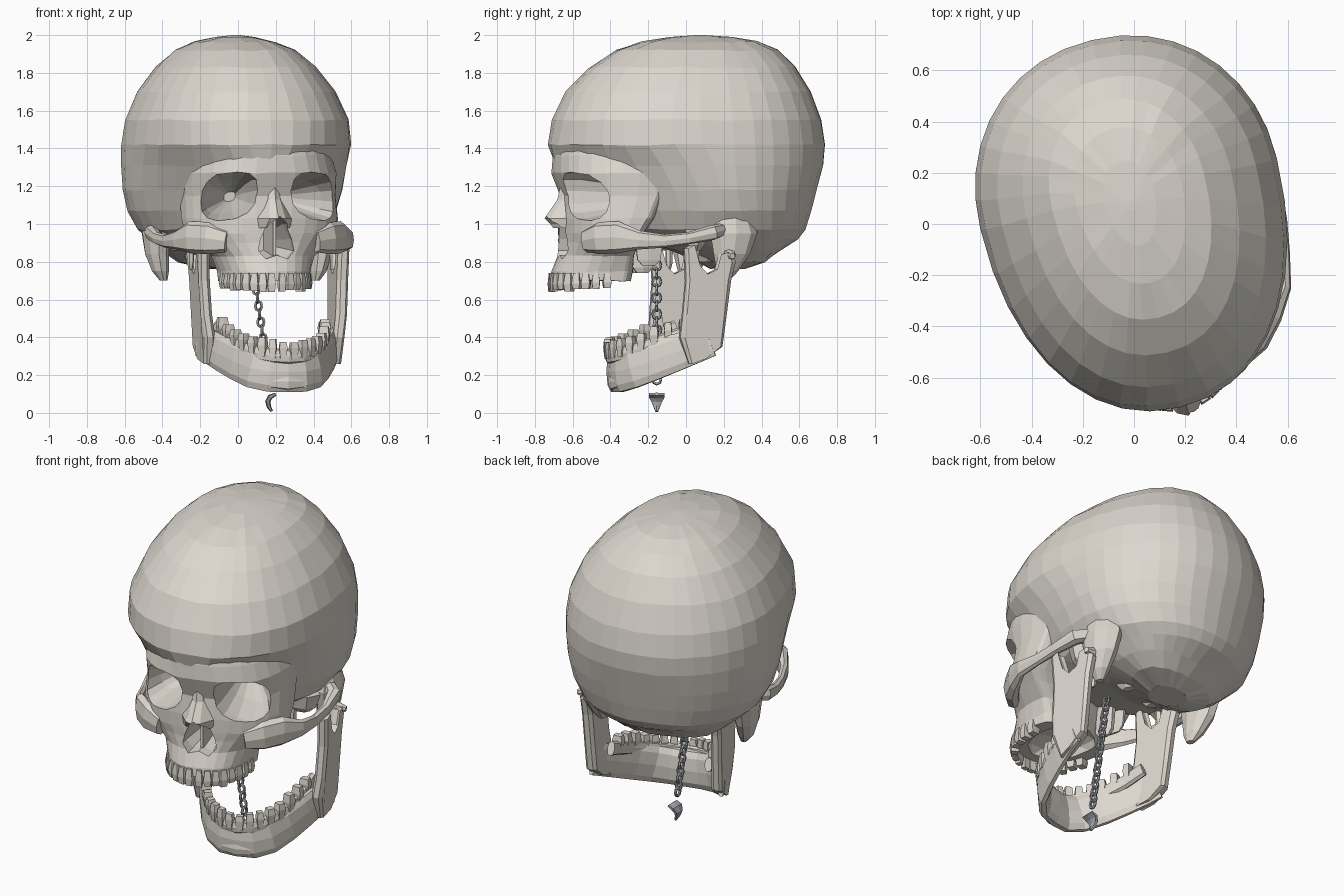
import bpy, bmesh, random
from math import sin, cos, pi, radians
from mathutils import Vector, Matrix

if "Cube" in bpy.data.objects:
    bpy.data.objects.remove(bpy.data.objects["Cube"])

random.seed(4)
# The head is turned a little to its left
HEAD = Matrix.Translation((0.035, 0, 0)) @ Matrix.Rotation(radians(13.5), 4, 'Z')
JAW = HEAD @ Matrix.Translation((0.13, 0, 0))


def material(name, rgb):
    m = bpy.data.materials.new(name)
    m.diffuse_color = (*rgb, 1)
    m.use_nodes = True
    m.node_tree.nodes["Principled BSDF"].inputs["Base Color"].default_value = m.diffuse_color
    return m


BONE = material("bone", (0.72, 0.68, 0.62))
STEEL = material("steel", (0.36, 0.38, 0.41))


def loft(bm, rings):
    rows = [[bm.verts.new(p) for p in r] for r in rings]
    n = len(rows[0])
    for a, b in zip(rows, rows[1:]):
        for i in range(n):
            bm.faces.new((a[i], a[(i + 1) % n], b[(i + 1) % n], b[i]))
    bm.faces.new(rows[0][::-1])
    bm.faces.new(rows[-1])


def finish(bm, name, mat=BONE, frame=HEAD):
    bmesh.ops.recalc_face_normals(bm, faces=bm.faces[:])
    me = bpy.data.meshes.new(name)
    bm.to_mesh(me)
    bm.free()
    ob = bpy.data.objects.new(name, me)
    ob.matrix_world = frame
    me.materials.append(mat)
    bpy.context.collection.objects.link(ob)
    return ob


def solid(name, rings, **kw):
    bm = bmesh.new()
    loft(bm, rings)
    return finish(bm, name, **kw)


def spow(x, e):
    return (abs(x) ** e) * (1 if x >= 0 else -1)


def egg(a, f, b, w, n, k):
    """Point on an egg outline: front f, back b, half width w, widest at k."""
    c = f + k * (b - f)
    s = sin(a)
    e = 2 / n if s < 0 else 0.95
    return w * spow(cos(a), e), c + (b - c if s > 0 else c - f) * spow(s, e)


def egg_rings(rows, k, seg, shift=0.0):
    rings = []
    for z, f, b, w, n in rows:
        j = .004 if w > .1 else 0
        pts = (egg(2 * pi * i / seg, f, b, w, n, k) for i in range(seg))
        rings.append([Vector((u + shift, v, z + random.uniform(-j, j))) for u, v in pts])
    return rings


def sweep(bm, path, seg=8, up=(0, 0, 1)):
    """Path of (x, y, z, half thickness, half height)."""
    pts = [Vector(p[:3]) for p in path]
    rings = []
    for i, p in enumerate(pts):
        t = (pts[min(i + 1, len(pts) - 1)] - pts[max(i - 1, 0)]).normalized()
        side = t.cross(Vector(up)).normalized()
        top = side.cross(t)
        a, h = path[i][3:]
        rings.append([p + side * a * spow(cos(q), .8) + top * h * spow(sin(q), .8)
                      for q in (2 * pi * j / seg for j in range(seg))])
    loft(bm, rings)


def boolean(ob, other, op):
    m = ob.modifiers.new("cut", 'BOOLEAN')
    m.operation, m.object, m.solver = op, other, 'EXACT'
    bpy.context.view_layer.update()
    dg = bpy.context.evaluated_depsgraph_get()
    me = bpy.data.meshes.new_from_object(ob.evaluated_get(dg))
    ob.modifiers.clear()
    ob.data = me
    bpy.data.objects.remove(other)


# Cranium: rows of height, front, back, half width, front squareness
skull = solid("skull", egg_rings([
    (2.0, .06, .10, .02, 2), (1.99, -.08, .26, .10, 2), (1.965, -.23, .39, .21, 2.1),
    (1.92, -.37, .50, .305, 2.2), (1.83, -.51, .59, .41, 2.2), (1.70, -.635, .67, .51, 2.2),
    (1.55, -.705, .725, .575, 2.3), (1.42, -.73, .745, .595, 2.15), (1.31, -.70, .735, .595, 1.75),
    (1.18, -.62, .70, .585, 1.6), (1.07, -.52, .67, .555, 1.7), (.97, -.40, .64, .495, 2),
    (.92, -.30, .60, .43, 2), (.86, -.06, .50, .36, 2), (.80, .08, .42, .27, 2), (.765, .14, .33, .12, 2)],
    .58, 36, -.027))

# Face block: brow, cheeks and upper jaw
face = solid("face", egg_rings([
    (1.46, -.69, -.1, .36, 2.2), (1.36, -.71, -.1, .395, 2.3), (1.27, -.715, -.1, .42, 2.4),
    (1.15, -.67, -.16, .415, 2.3), (1.03, -.68, -.22, .42, 2.2), (.95, -.68, -.28, .41, 2.1),
    (.90, -.68, -.30, .355, 2.1), (.83, -.69, -.31, .275, 2.2), (.75, -.725, -.31, .245, 2.3),
    (.70, -.73, -.32, .24, 2.3)], .8, 32))
boolean(skull, face, 'UNION')

# Nasal bone
nose = solid("nasal_bone", [
    [Vector((-w, v + .1, z)), Vector((-w * .45, v + .02, z)), Vector((0, v, z)),
     Vector((w * .45, v + .02, z)), Vector((w, v + .1, z))]
    for z, v, w in ((1.22, -.68, .06), (1.13, -.70, .065), (1.03, -.77, .095), (.98, -.73, .12))])
boolean(skull, nose, 'UNION')

# Cheek bones, mastoids and arches joined to the skull; the right arch stands out more
for s in (-1, 1):
    o = .022 if s > 0 else 0
    bm = bmesh.new()
    sweep(bm, [(s * u, v, z, t, h) for u, v, z, t, h in (
        (.24, -.60, .91, .04, .06), (.33, -.55, .925, .045, .085), (.41, -.47, .93, .035, .085),
        (.46 + o, -.37, .915, .024, .05), (.49 + o, -.24, .91, .02, .035), (.505 + o, -.11, .925, .025, .032),
        (.50 + o, .02, .955, .04, .04), (.44, .12, .98, .03, .03))])
    boolean(skull, finish(bm, "arch"), 'UNION')
    bm = bmesh.new()
    loft(bm, [[Vector((s * (u + a * cos(q)), v + b * sin(q), z)) for q in (2 * pi * i / 9 for i in range(9))]
              for z, u, v, a, b in ((1.08, .45, .15, .04, .08), (.95, .45, .15, .07, .13),
                                    (.84, .445, .14, .062, .10), (.75, .43, .12, .045, .06),
                                    (.70, .415, .11, .02, .025))])
    boolean(skull, finish(bm, "mastoid"), 'UNION')

# Eye sockets: tapering hollows
for s in (-1, 1):
    rings = []
    for v, u, k in ((-.9, .25, 1.02), (-.6, .25, 1), (-.42, .205, .72), (-.2, .13, .2)):
        rings.append([Vector((s * (u + .158 * k * spow(cos(a), .8)), v,
                              1.145 + .125 * k * spow(sin(a), .8) - .03 * k * cos(a)))
                      for a in (2 * pi * i / 14 for i in range(14))])
    boolean(skull, solid("socket_cutter", rings), 'DIFFERENCE')

# Nose opening, pear shaped
pear = [(0, 1.04), (.05, 1.0), (.085, .92), (.098, .86), (.06, .815), (0, .835)]
pear += [(-u, z) for u, z in pear[4:0:-1]]
boolean(skull, solid("nose_cutter", [
    [Vector((u * k + .01, v, .91 + (z - .91) * k)) for u, z in pear]
    for v, k in ((-.95, 1), (-.62, 1), (-.42, .6))]), 'DIFFERENCE')

# Hollow palate
bm = bmesh.new()
bmesh.ops.create_icosphere(bm, subdivisions=2, radius=1,
                           matrix=Matrix.Translation((0, -.44, .69)) @ Matrix.Diagonal((.17, .22, .09, 1)))
boolean(skull, finish(bm, "palate_cutter"), 'DIFFERENCE')

# Nasal septum
solid("nasal_septum", [[Vector((u, v, z)) for u, v in ((.002, -.64), (.018, -.64), (.018, -.42), (.002, -.42))]
                       for z in (.83, 1.02)])

# Plates behind the palate, and the small knobs under the base
for s, side in ((-1, "left"), (1, "right")):
    bm = bmesh.new()
    for u, v, z0, z1, a, b in ((.14, -.27, .74, .99, .025, .07), (.20, -.25, .78, .99, .015, .08),
                               (.11, .08, .80, .93, .05, .08), (.30, -.02, .76, .93, .02, .02),
                               (.36, -.04, .86, .97, .09, .06)):
        loft(bm, [[Vector((s * u + a * k * cos(q), v + b * k * sin(q), z))
                   for q in (2 * pi * i / 6 for i in range(6))]
                  for z, k in ((z0, .5), (z0 + .03, .9), (z1, 1.2))])
    finish(bm, side + "_base_plates")

# Lower jaw body, a horseshoe running back to the jaw angles
half = [(0, -.41), (.09, -.405), (.17, -.36), (.24, -.265), (.30, -.155), (.345, -.06), (.37, .01)]
path = []
for u, v in [(-u, v) for u, v in half[:0:-1]] + half:
    zb, zt = .115 + .45 * (v + .41), .315 + .36 * (v + .42)
    path.append((u, v, (zb + zt) / 2, .042 - .055 * abs(u), (zt - zb) / 2 + .01))
bm = bmesh.new()
sweep(bm, path, 10)
sweep(bm, [(-.10, -.415, .165, .02, .035), (0, -.425, .165, .03, .05), (.10, -.415, .165, .02, .035)])
# gum ridge that carries the teeth
ridge = [egg(pi + pi * i / 12, -.445, .03, .285, 2.1, .9) for i in range(13)]
sweep(bm, [(u, v, .30 + .36 * (v + .44), .022, .04) for u, v in ridge])
finish(bm, "lower_jaw_body", frame=JAW)

# Upright jaw branches, thicker along the middle
profile = [(-.15, .40), (-.10, .26), (-.02, .285), (.075, .35), (.095, .5), (.12, .7), (.145, .80), (.125, .85),
           (.075, .84), (.05, .76), (-.01, .735), (-.06, .78), (-.095, .89), (-.135, .87), (-.125, .7), (-.14, .52)]
for s, side in ((-1, "left"), (1, "right")):
    solid(side + "_jaw_branch", [
        [Vector((s * (.365 + d - .2 * max(0, -v) * max(0, 1 - (z - .26) / .3) + .03 * (z - .35)), v0 + (v - v0) * k, z))
         for v, z in profile for v0 in (-.01,)]
        for d, k in ((-.03, .85), (-.012, 1), (.018, 1), (.032, .85))], frame=JAW)
    bm = bmesh.new()
    sweep(bm, [(s * .32, .11, .83, .015, .015), (s * .375, .115, .835, .035, .03), (s * .425, .12, .83, .015, .015)])
    finish(bm, side + "_jaw_hinge", frame=JAW)


# Teeth: tapered blocks along an egg-shaped arch
def teeth(name, arch, root, tip, frame, count=16):
    bm = bmesh.new()
    for i in range(count):
        a = pi + radians(12) + (pi - radians(24)) * i / (count - 1)
        u, v = egg(a, *arch)
        u2, v2 = egg(a + .01, *arch)
        t = Vector((u2 - u, v2 - v, 0)).normalized()
        n = Vector((t.y, -t.x, 0))
        wide = .021 + random.uniform(-.002, .002)
        deep = .016 + .014 * abs(cos(a))
        rings = []
        for z, k in ((root(v), .7), (root(v) * .4 + tip(v) * .6, 1), (tip(v) + random.uniform(-.008, .008), .8)):
            rings.append([Vector((u, v, z)) + t * wide * k * x + n * deep * k * y
                          for x, y in ((-1, -1), (1, -1), (1.1, 0), (1, 1), (-1, 1), (-1.1, 0))])
        loft(bm, rings)
    finish(bm, name, frame=frame)


teeth("upper_teeth", (-.725, -.32, .225, 2.3, .8), lambda v: .74, lambda v: .645 + .06 * (v + .72), HEAD)
teeth("lower_teeth", (-.455, .03, .285, 2.1, .9), lambda v: .29 + .36 * (v + .44),
      lambda v: .385 + .36 * (v + .44), JAW)

# Hanging chain inside the jaw, links turned alternately
bm = bmesh.new()
for i in range(18):
    z = .91 - .043 * i
    x = .06 + .12 * (.91 - z) / .85
    flat = i % 2
    sweep(bm, [(x + (0 if flat else .018 * cos(q)), -.155 + (.022 * cos(q) if flat else 0), z + .026 * sin(q), .008, .008)
               for q in (2 * pi * j / 8 for j in range(9))], 5, (1, 0, 0) if flat else (0, 1, 0))
finish(bm, "chain", STEEL, Matrix())

# Hook at the chain end
bm = bmesh.new()
sweep(bm, [(.20, -.155, .10, .008, .045), (.17, -.155, .085, .014, .045), (.158, -.155, .06, .014, .032),
           (.163, -.155, .035, .012, .02), (.178, -.155, .008, .007, .008)], 6, (0, 1, 0))
finish(bm, "chain_hook", STEEL, Matrix())
